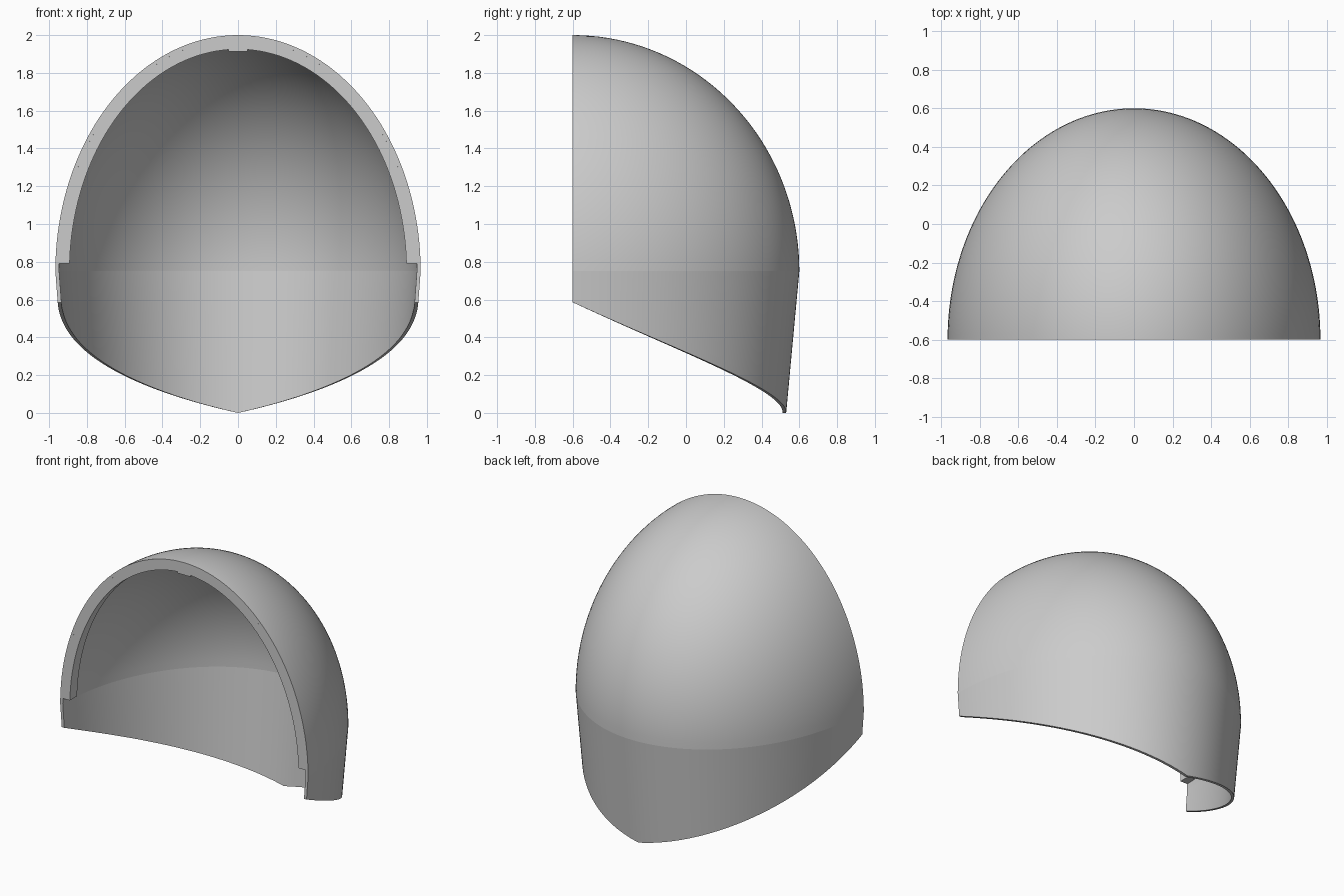
import bpy, bmesh
from math import sin, cos, pi, radians

cube = bpy.data.objects.get("Cube")
if cube:
    bpy.data.objects.remove(cube, do_unlink=True)

FRONT, CREASE = -0.6, 0.75       # cut plane and height where the dome starts
RX, RY, RZ = 0.967, 1.2, 1.25    # dome radii
WALL, LIP = 0.02, 0.075          # wall thickness, thickness at the lip
COLS, SKIRT, DOME = 96, 10, 40

gray = bpy.data.materials.new("light gray")
gray.use_nodes = True
gray.diffuse_color = (0.6, 0.6, 0.6, 1)
gray.node_tree.nodes["Principled BSDF"].inputs["Base Color"].default_value = (0.6, 0.6, 0.6, 1)


def finish(bm, name):
    """Weld, orient and smooth the mesh, keeping hard edges sharp."""
    bmesh.ops.remove_doubles(bm, verts=bm.verts, dist=0.0001)
    bmesh.ops.recalc_face_normals(bm, faces=bm.faces)
    for f in bm.faces:
        f.smooth = True
    for e in bm.edges:
        on_crease = all(abs(v.co.z - CREASE) < 0.001 for v in e.verts)
        e.smooth = not on_crease and e.calc_face_angle(pi) < radians(30)
    mesh = bpy.data.meshes.new(name)
    bm.to_mesh(mesh)
    bm.free()
    mesh.materials.append(gray)
    obj = bpy.data.objects.new(name, mesh)
    bpy.context.collection.objects.link(obj)
    return obj


def shell_point(inset, a, row):
    """Point at angle a from the back; rows climb the skirt, then the dome."""
    if row <= SKIRT:
        low = 0.2 * abs(a) + 0.11 * a * a
        z = low + (CREASE - low) * row / SKIRT
        scale = 1 - 0.058 * (CREASE - z) / CREASE
    else:
        t = (row - SKIRT) / DOME * pi / 2
        z = CREASE + (RZ - inset) * sin(t)
        scale = cos(t)
    return ((RX - inset) * scale * sin(a), FRONT + (RY - inset) * scale * cos(a), z)


def loft(bm, loops, closed=True):
    """Skin a list of equally long vertex loops."""
    for p, q in zip(loops, loops[1:]):
        n = len(p)
        for i in range(n if closed else n - 1):
            j = (i + 1) % n
            bm.faces.new((p[i], p[j], q[j], q[i]))


# Shell: each column runs up the outside and back down the inside
bm = bmesh.new()
rows = range(SKIRT + DOME + 1)
columns = []
for c in range(COLS + 1):
    a = (c / COLS - 0.5) * pi
    path = [shell_point(0, a, r) for r in rows]
    path += [shell_point(WALL, a, r) for r in reversed(rows)]
    columns.append([bm.verts.new(p) for p in path])
loft(bm, columns)
# Front rim closing both ends, from outside to inside
last = 2 * len(rows) - 1
for col in (columns[0], columns[-1]):
    for r in range(len(rows) - 1):
        bm.faces.new((col[r], col[r + 1], col[last - r - 1], col[last - r]))
finish(bm, "helmet_shell")

# Thick lip behind the front edge
bm = bmesh.new()
sections = []
start = 0.033
for i in range(COLS + 1):
    t = start + (pi - 2 * start) * i / COLS
    ring = []
    for inset, y in ((WALL, FRONT), (LIP, FRONT), (LIP, FRONT + 0.08), (WALL, FRONT + 0.08)):
        z = CREASE + (RZ - inset) * sin(t)
        if i in (0, COLS):
            z = 0.79
        ring.append(bm.verts.new(((RX - inset) * cos(t), y, z)))
    sections.append(ring)
loft(bm, sections)
bm.faces.new(sections[0])
bm.faces.new(sections[-1])
finish(bm, "front_lip")

# Small tab under the top of the lip
bm = bmesh.new()
bmesh.ops.create_cube(bm, size=1)
bmesh.ops.scale(bm, vec=(0.1, 0.08, 0.03), verts=bm.verts)
bmesh.ops.translate(bm, vec=(0, FRONT + 0.04, 1.928), verts=bm.verts)
finish(bm, "top_tab")
